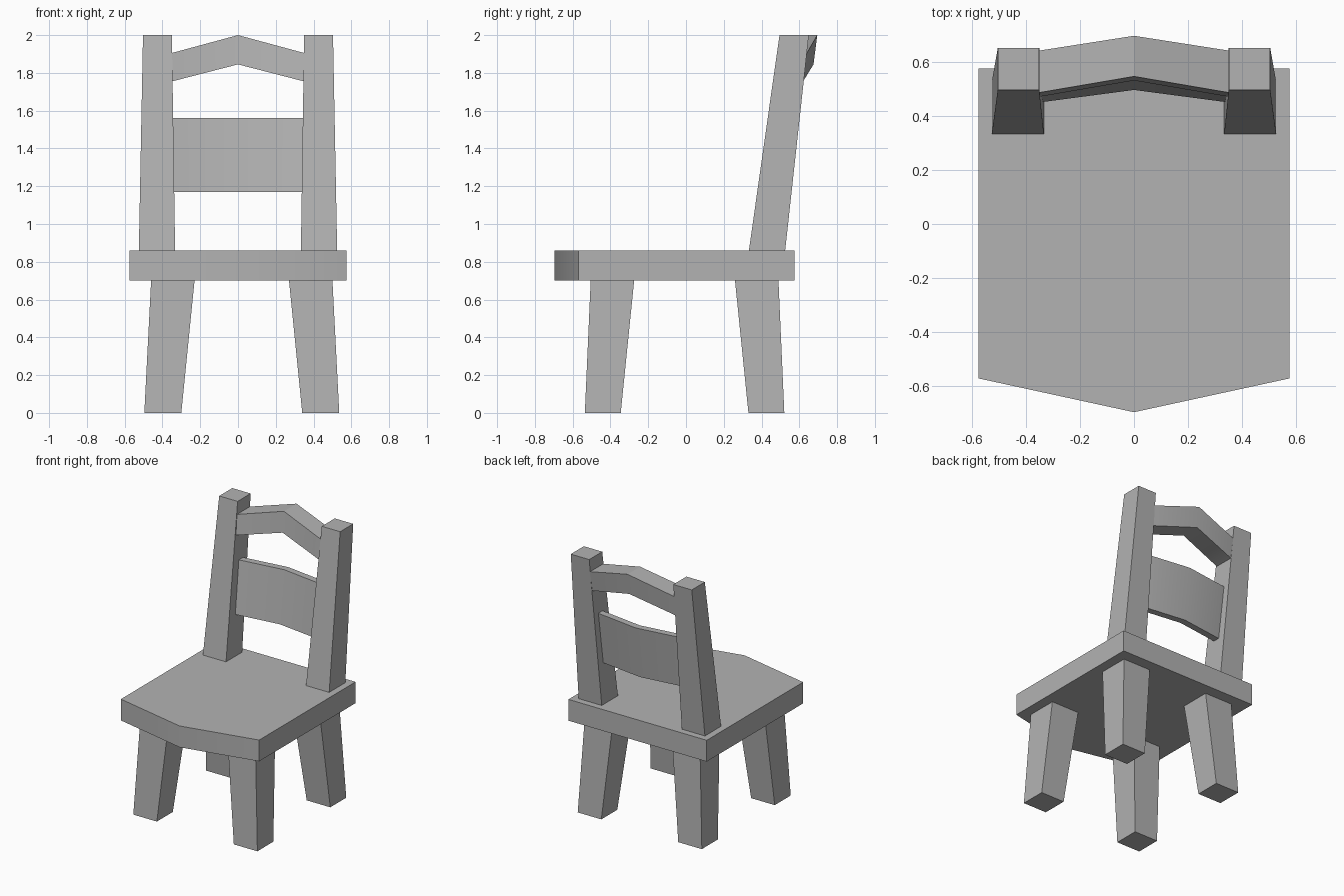
import bpy, bmesh, math

cube = bpy.data.objects.get("Cube")
if cube:
    bpy.data.objects.remove(cube, do_unlink=True)

grey = bpy.data.materials.new("plain grey")
grey.use_nodes = True
colour = (0.45, 0.45, 0.45, 1)
grey.diffuse_color = colour
grey.node_tree.nodes["Principled BSDF"].inputs["Base Color"].default_value = colour


def loft(name, rings):
    """Skin a closed solid through rings that have equal point counts."""
    bm = bmesh.new()
    loops = [[bm.verts.new(p) for p in ring] for ring in rings]
    n = len(loops[0])
    for a, b in zip(loops, loops[1:]):
        for i in range(n):
            j = (i + 1) % n
            bm.faces.new((a[i], a[j], b[j], b[i]))
    bm.faces.new(loops[0])
    bm.faces.new(loops[-1])
    bmesh.ops.recalc_face_normals(bm, faces=bm.faces)
    mesh = bpy.data.meshes.new(name)
    bm.to_mesh(mesh)
    bm.free()
    mesh.materials.append(grey)
    obj = bpy.data.objects.new(name, mesh)
    bpy.context.collection.objects.link(obj)
    bpy.ops.object.select_all(action='DESELECT')
    obj.select_set(True)
    bpy.context.view_layer.objects.active = obj
    bpy.ops.object.shade_smooth_by_angle(angle=math.radians(30))
    return obj


def rect(x0, x1, y0, y1, z):
    return [(x0, y0, z), (x1, y0, z), (x1, y1, z), (x0, y1, z)]


def post_inner(z):
    """Inner face of the tapering back posts at a height, slightly embedded."""
    return 0.336 + 0.017 * (z - 0.86) / 1.14


def crossbar(name, end, middle):
    """Bar between the posts, bent at the middle; profiles are (y, z)."""
    left = [(post_inner(z), y, z) for y, z in end]
    centre = [(0, y, z) for y, z in middle]
    right = [(-x, y, z) for x, y, z in left]
    loft(name, [right, centre, left])


# Seat with a pointed front edge
outline = [(-0.575, 0.575), (-0.575, -0.57), (0, -0.695), (0.575, -0.57), (0.575, 0.575)]
loft("seat", [[(x, y, z) for x, y in outline] for z in (0.70, 0.86)])

# Splayed, tapering legs
for x_name, sx in (("right", -1), ("left", 1)):
    for y_name, sy in (("front", -1), ("back", 1)):
        cx, cy = 0.02, -0.0075

        def leg_ring(xi, xo, yi, yo, z):
            return rect(cx + sx * xi, cx + sx * xo, cy + sy * yi, cy + sy * yo, z)

        loft(f"{y_name}_{x_name}_leg", [
            leg_ring(0.32, 0.516, 0.338, 0.528, 0),
            leg_ring(0.25, 0.48, 0.267, 0.497, 0.70)])

    # Back posts, leaning back
    loft(f"{x_name}_back_post", [
        rect(sx * 0.333, sx * 0.525, 0.333, 0.525, 0.86),
        rect(sx * 0.35, sx * 0.503, 0.495, 0.65, 2.0)])

# Arched top rail
crossbar("top_rail",
         [(0.47, 1.755), (0.62, 1.755), (0.64, 1.905), (0.485, 1.905)],
         [(0.53, 1.845), (0.675, 1.845), (0.695, 2.0), (0.545, 2.0)])

# Thin bowed back panel
crossbar("back_panel",
         [(0.45, 1.17), (0.50, 1.17), (0.55, 1.56), (0.50, 1.56)],
         [(0.495, 1.17), (0.545, 1.17), (0.598, 1.56), (0.548, 1.56)])
